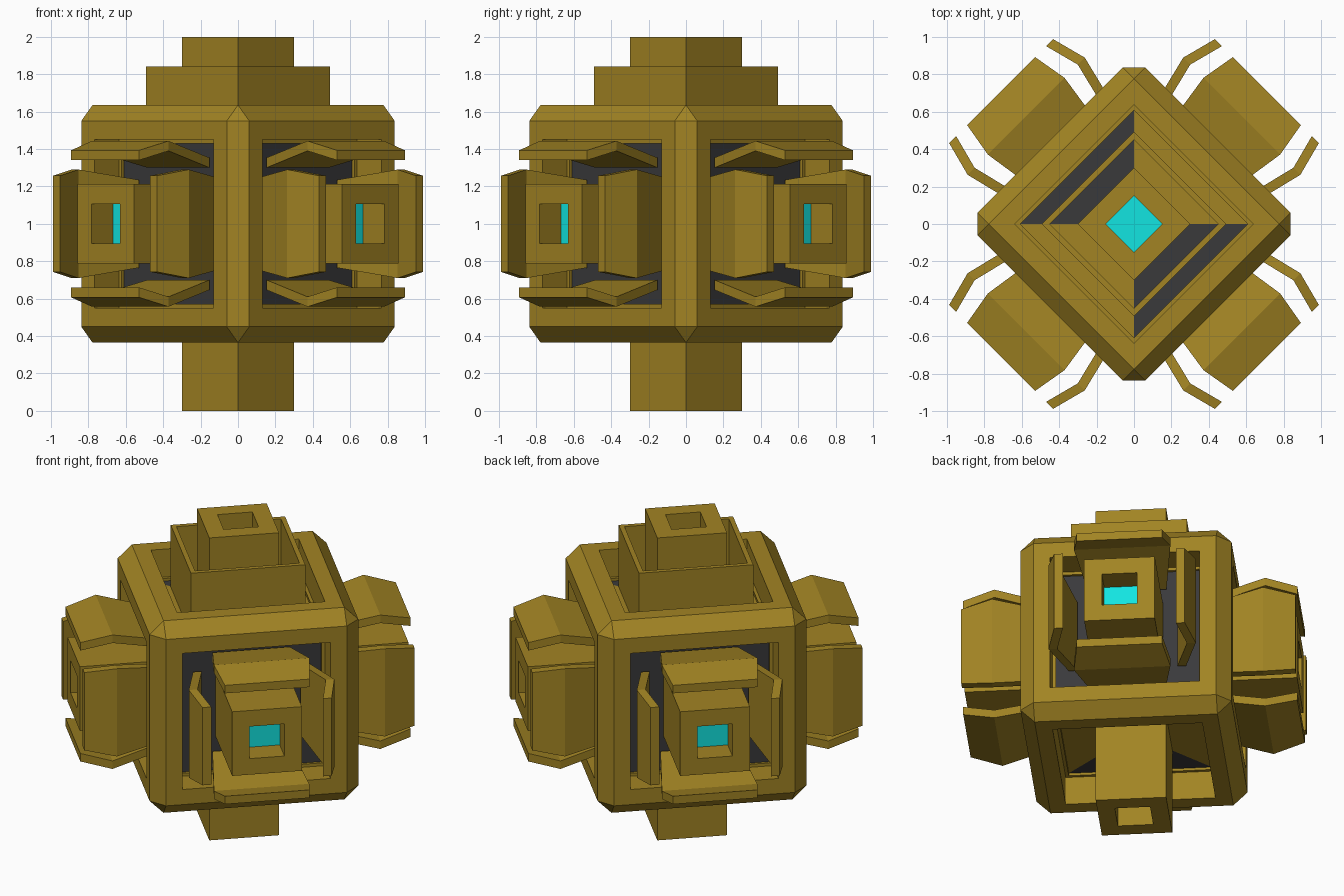
import bpy, bmesh
from math import radians, cos, sin, pi, sqrt
from mathutils import Matrix, Vector

cube = bpy.data.objects.get("Cube")
if cube:
    bpy.data.objects.remove(cube, do_unlink=True)


def material(name, rgb):
    m = bpy.data.materials.new(name)
    m.use_nodes = True
    m.diffuse_color = (*rgb, 1)
    m.node_tree.nodes["Principled BSDF"].inputs["Base Color"].default_value = (*rgb, 1)
    return m


OLIVE = material("olive_gold", (0.36, 0.23, 0.017))
DARK = material("charcoal", (0.042, 0.041, 0.044))
CYAN = material("cyan_glow", (0.006, 0.78, 0.75))

CENTRE = Matrix.Translation((0, 0, 1))
HALF, CHAMFER, OPENING, FLOOR = 0.635, 0.085, 0.45, 0.43
CORE, HOLE, TIP = 0.212, 0.106, 1.0


def finish(name, bm, matrix, *mats):
    mesh = bpy.data.meshes.new(name)
    bm.to_mesh(mesh)
    bm.free()
    for m in mats:
        mesh.materials.append(m)
    obj = bpy.data.objects.new(name, mesh)
    obj.matrix_world = CENTRE @ matrix
    bpy.context.collection.objects.link(obj)
    return obj


def box(x0, x1, half):
    """Square block running along local x."""
    bm = bmesh.new()
    bmesh.ops.create_cube(bm, size=1)
    for v in bm.verts:
        v.co = Vector((x1 if v.co.x > 0 else x0, v.co.y * 2 * half, v.co.z * 2 * half))
    bm.normal_update()
    return bm


def sink(bm, faces, rim, depth):
    """Inset faces by a rim and push the centre straight inward."""
    bmesh.ops.inset_individual(bm, faces=faces, thickness=rim, use_even_offset=True)
    bmesh.ops.inset_individual(bm, faces=faces, thickness=0, depth=-depth)


def end_face(bm):
    return [max(bm.faces, key=lambda f: f.calc_center_median().x)]


# Chamfered cube with a square pocket in every side
def body(matrix):
    bm = box(-HALF, HALF, HALF)
    bmesh.ops.bevel(bm, geom=bm.edges[:], offset=CHAMFER, segments=1, affect='EDGES')
    bm.normal_update()
    sides = [f for f in bm.faces if max(abs(c) for c in f.normal) > 0.99]
    sink(bm, sides, HALF - CHAMFER - OPENING, HALF - FLOOR)
    finish("body_frame", bm, matrix, OLIVE)


# Dark floor of a pocket, made of triangular sectors
def pocket_floor(name, matrix, angles):
    bm = bmesh.new()
    r, d = FLOOR * sqrt(2), FLOOR + 0.003
    for a in angles:
        a = radians(a)
        pts = [(d, 0, 0)] + [(d, r * cos(b), r * sin(b)) for b in (a - pi / 4, a + pi / 4)]
        bm.faces.new([bm.verts.new(p) for p in pts])
    finish(name, bm, matrix, DARK)


# Square nozzle with a lit recess in its end
def nozzle(name, matrix):
    bm = box(FLOOR - 0.03, TIP, CORE)
    lens = end_face(bm)
    sink(bm, lens, CORE - HOLE, 0.16)
    lens[0].material_index = 1
    finish(name, bm, matrix, OLIVE, CYAN)


# Bent armour plate: (distance out, offset from axis, half width)
PETAL = [(0.45, 0.30, 0.235), (0.815, 0.39, 0.29), (1.005, 0.34, 0.257)]


def petal(name, matrix):
    bm = bmesh.new()
    rings = []
    for u, t, w in PETAL:
        rings.append([bm.verts.new((u, y, z)) for y, z in
                      ((-w, t), (w, t), (w, t + 0.053), (-w, t + 0.053))])
    for a, b in zip(rings, rings[1:]):
        for i in range(4):
            j = (i + 1) % 4
            bm.faces.new((a[i], a[j], b[j], b[i]))
    bm.faces.new(rings[0])
    bm.faces.new(rings[-1])
    bmesh.ops.recalc_face_normals(bm, faces=bm.faces[:])
    finish(name, bm, matrix, OLIVE)


# Thin square collar around the top nozzle
def collar(matrix):
    bm = box(FLOOR - 0.01, 0.84, 0.348)
    sink(bm, end_face(bm), 0.03, 0.84 - FLOOR - 0.001)
    finish("top_collar", bm, matrix, OLIVE)


def turn(axis, degrees):
    return Matrix.Rotation(radians(degrees), 4, axis)


base = turn('Z', 45)
body(base)

# Four side modules, each with four plates around the nozzle
for k, place in enumerate(("back_left", "back_right", "front_right", "front_left")):
    m = base @ turn('Z', 90 * k)
    pocket_floor(place + "_pocket_floor", m, (0, 90, 180, 270))
    nozzle(place + "_nozzle", m)
    for i, side in enumerate(("upper", "right", "lower", "left")):
        petal(f"{place}_{side}_plate", m @ turn('X', 90 * i))

# Top and bottom modules
top, bottom = base @ turn('Y', -90), base @ turn('Y', 90)
collar(top)
nozzle("top_nozzle", top)
nozzle("bottom_nozzle", bottom)
pocket_floor("top_pocket_floor", top, (0, 180))
pocket_floor("bottom_pocket_floor", bottom, (90, 270))
